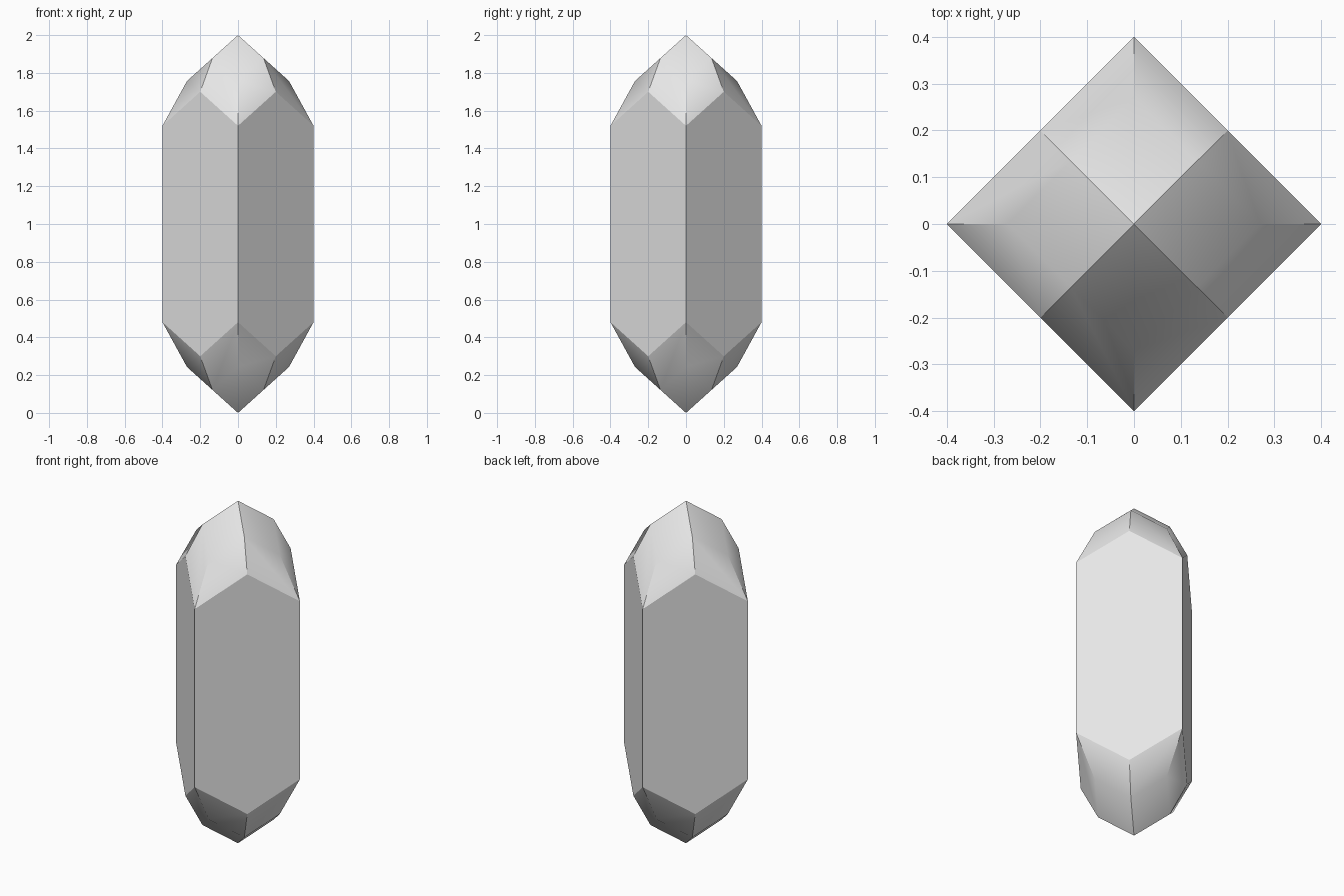
import bpy
import bmesh
from math import cos, sin, pi, sqrt

# Clear the default cube only
cube = bpy.data.objects.get("Cube")
if cube:
    bpy.data.objects.remove(cube, do_unlink=True)

# Ring sizes: radius at the corners, and height above the middle
HALF = 1.0
SHOULDER_R, SHOULDER_Z, NOTCH_Z = 0.4, 0.52, 0.70
CAP_R, CAP_Z = 0.27, 0.757
CAP_MID_Z = (HALF + CAP_Z) / 2

# Plain grey stone
stone = bpy.data.materials.new("grey_stone")
stone.use_nodes = True
grey = (0.8, 0.8, 0.8, 1)
stone.diffuse_color = grey
stone.node_tree.nodes["Principled BSDF"].inputs["Base Color"].default_value = grey

bm = bmesh.new()


def ring(radius, corner_z, mid_z, side):
    """Diamond ring of eight points: corners and edge midpoints in turn."""
    points = []
    for i in range(8):
        r = radius if i % 2 == 0 else radius / sqrt(2)
        z = corner_z if i % 2 == 0 else mid_z
        a = i * pi / 4
        points.append(bm.verts.new((r * cos(a), r * sin(a), HALF + side * z)))
    return points


# Pointed ends: four tip faces and eight shoulder facets each
shoulders = []
blended = []
for side in (1, -1):
    tip = bm.verts.new((0, 0, HALF + side * HALF))
    cap = ring(CAP_R, CAP_Z, CAP_MID_Z, side)
    shoulder = ring(SHOULDER_R, SHOULDER_Z, NOTCH_Z, side)
    shoulders.append(shoulder)
    for i in range(0, 8, 2):
        bm.faces.new((tip, cap[i - 1], cap[i], cap[i + 1]))
    for i in range(8):
        j = (i + 1) % 8
        bm.faces.new((cap[i], shoulder[i], shoulder[j], cap[j]))
        blended.append(bm.edges.get((cap[i], cap[j])))

# Four long prism sides
top, bottom = shoulders
for i in range(0, 8, 2):
    span = (i, i + 1, (i + 2) % 8)
    bm.faces.new([bottom[k] for k in span] + [top[k] for k in reversed(span)])

bmesh.ops.recalc_face_normals(bm, faces=bm.faces[:])

# Crisp edges everywhere except where tip faces blend into shoulder facets
for face in bm.faces:
    face.smooth = True
for edge in bm.edges:
    edge.smooth = False
for edge in blended:
    edge.smooth = True

mesh = bpy.data.meshes.new("crystal")
bm.to_mesh(mesh)
bm.free()
mesh.materials.append(stone)
crystal = bpy.data.objects.new("crystal", mesh)
bpy.context.collection.objects.link(crystal)
